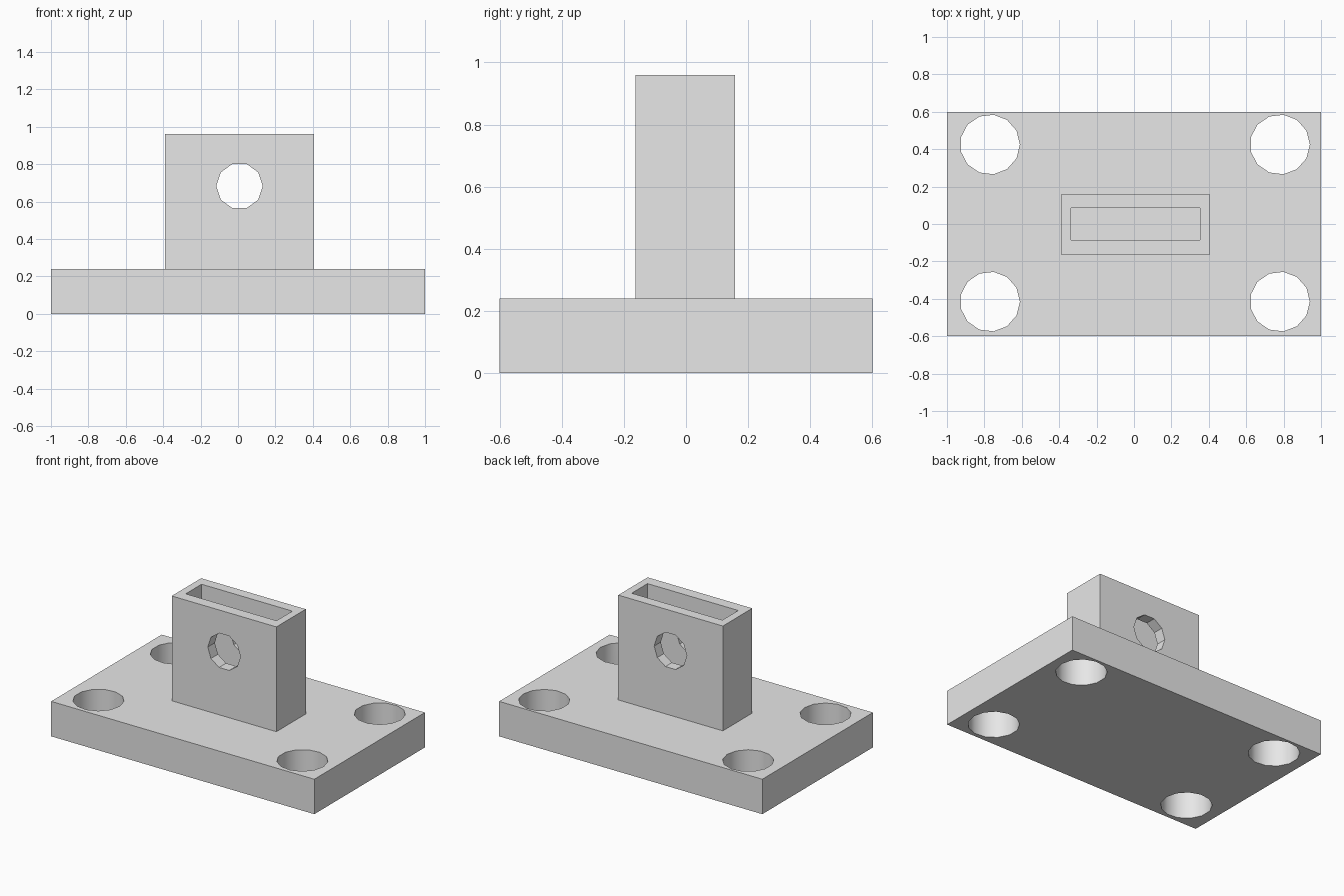
import bpy
import bmesh
from math import sin, cos, tau, radians
from mathutils import Matrix, Vector

cube = bpy.data.objects.get("Cube")
if cube:
    bpy.data.objects.remove(cube, do_unlink=True)

GREY = (0.8, 0.8, 0.8, 1.0)
grey = bpy.data.materials.new("light grey")
grey.use_nodes = True
grey.diffuse_color = GREY
grey.node_tree.nodes["Principled BSDF"].inputs["Base Color"].default_value = GREY


def finish(name, bm):
    bmesh.ops.recalc_face_normals(bm, faces=bm.faces)
    mesh = bpy.data.meshes.new(name)
    bm.to_mesh(mesh)
    bm.free()
    mesh.materials.append(grey)
    obj = bpy.data.objects.new(name, mesh)
    bpy.context.collection.objects.link(obj)
    return obj


def box(name, low, high):
    low, high = Vector(low), Vector(high)
    bm = bmesh.new()
    place = Matrix.Translation((low + high) / 2) @ Matrix.Diagonal((*(high - low), 1))
    bmesh.ops.create_cube(bm, size=1, matrix=place)
    return finish(name, bm)


def drill(name, sides, radius, length, center, turn=0):
    """Prism cutter along z, turned about x, with a corner on +x."""
    bm = bmesh.new()
    ring = [bm.verts.new((radius * cos(tau * i / sides), radius * sin(tau * i / sides), -length / 2))
            for i in range(sides)]
    face = bm.faces.new(ring)
    result = bmesh.ops.extrude_face_region(bm, geom=[face])
    top = [g for g in result["geom"] if isinstance(g, bmesh.types.BMVert)]
    bmesh.ops.translate(bm, verts=top, vec=(0, 0, length))
    bm.transform(Matrix.Translation(center) @ Matrix.Rotation(turn, 4, "X"))
    return finish(name, bm)


def cut(target, cutters):
    """Subtract the cutters, then remove them and shade by angle."""
    bpy.ops.object.select_all(action="DESELECT")
    bpy.context.view_layer.objects.active = target
    target.select_set(True)
    for cutter in cutters:
        cutter.hide_render = True
        mod = target.modifiers.new("cut", "BOOLEAN")
        mod.operation = "DIFFERENCE"
        mod.solver = "EXACT"
        mod.object = cutter
        bpy.ops.object.modifier_apply(modifier=mod.name)
        bpy.data.objects.remove(cutter, do_unlink=True)
    bpy.ops.object.shade_smooth_by_angle(angle=radians(30))


# Base plate with four bolt holes
base = box("base_plate", (-1, -0.6, 0), (1, 0.6, 0.24))
cut(base, [drill("bolt_hole", 13, 0.16, 1, (x, y, 0.12))
           for x in (-0.77, 0.78) for y in (-0.415, 0.425)])

# Hollow upright block with a pin hole from front to back
block = box("upright_block", (-0.39, -0.162, 0.24), (0.405, 0.157, 0.96))
pocket = box("pocket", (-0.337, -0.086, 0.1), (0.353, 0.086, 1.1))
pin_hole = drill("pin_hole", 10, 0.124, 1, (0.008, 0, 0.683), radians(90))
cut(block, [pocket, pin_hole])
